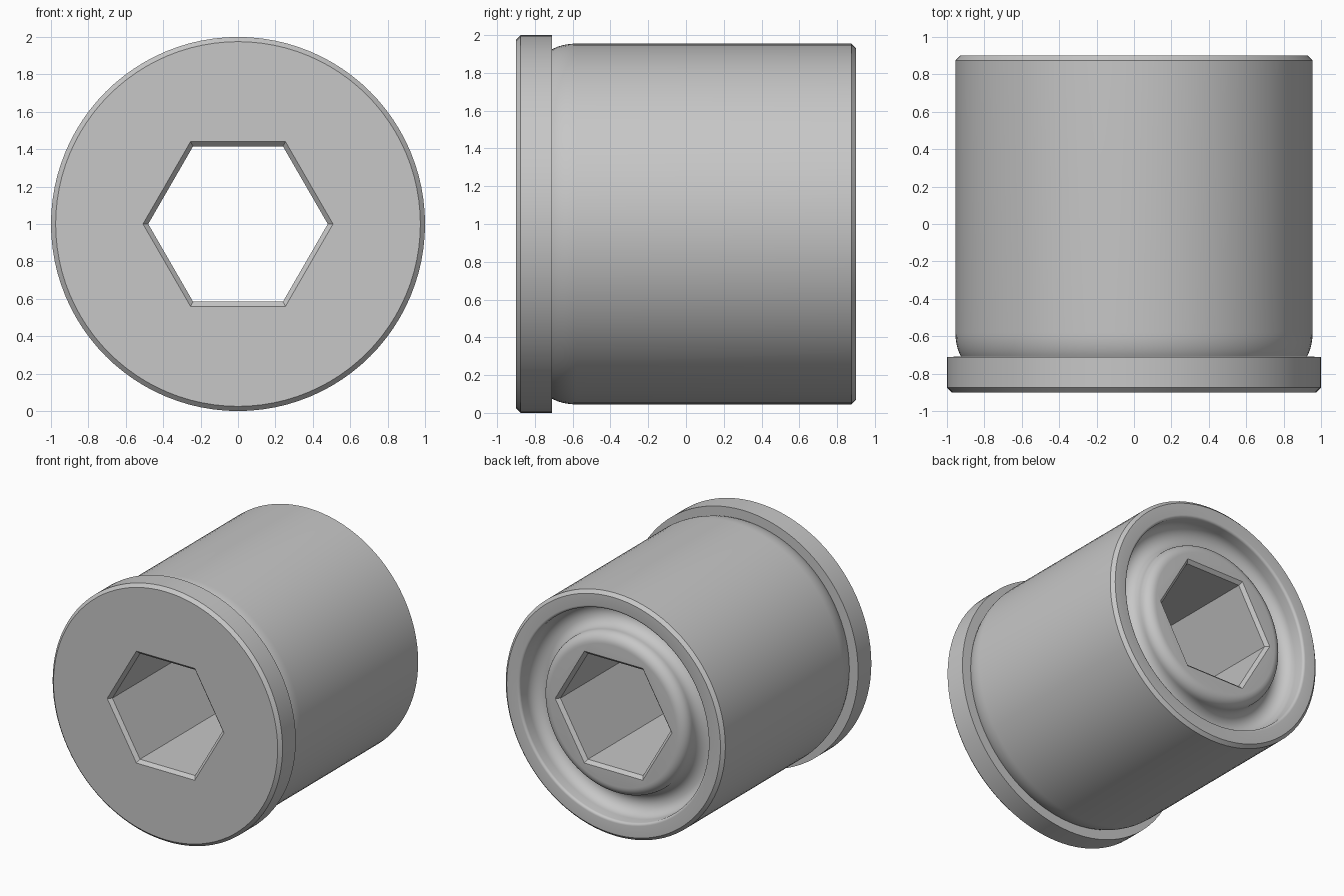
import bpy
import bmesh
from math import sin, cos, pi, radians

cube = bpy.data.objects.get("Cube")
if cube:
    bpy.data.objects.remove(cube, do_unlink=True)

FRONT, BACK, BEVEL = -0.9, 0.9, 0.025

steel = bpy.data.materials.new("plain_grey_steel")
steel.use_nodes = True
grey = (0.57, 0.57, 0.57, 1)
steel.diffuse_color = grey
steel.node_tree.nodes["Principled BSDF"].inputs["Base Color"].default_value = grey


def arc(r, y, rx, ry, start, end, steps=8):
    """Points (radius, y) along part of an ellipse, angles in degrees."""
    angles = [radians(start + (end - start) * i / steps) for i in range(steps + 1)]
    return [(r + rx * cos(a), y + ry * sin(a)) for a in angles]


def lathe(name, profile, sides):
    """Turn a (radius, y) profile about the y axis and cap both ends."""
    bm = bmesh.new()
    rings = []
    for r, y in profile:
        rings.append([bm.verts.new((r * cos(2 * pi * i / sides), y,
                                    1 + r * sin(2 * pi * i / sides)))
                      for i in range(sides)])
    for a, b in zip(rings, rings[1:]):
        for i in range(sides):
            j = (i + 1) % sides
            bm.faces.new((a[i], a[j], b[j], b[i]))
    bm.faces.new(rings[0])
    bm.faces.new(rings[-1])
    bmesh.ops.recalc_face_normals(bm, faces=bm.faces)
    mesh = bpy.data.meshes.new(name)
    bm.to_mesh(mesh)
    bm.free()
    mesh.materials.append(steel)
    obj = bpy.data.objects.new(name, mesh)
    bpy.context.collection.objects.link(obj)
    return obj


# Flange, body with a rounded neck, and back face with a ring groove
flange = [(1 - BEVEL, FRONT), (1, FRONT + BEVEL), (1, -0.71)]
neck = arc(0.855, -0.58, 0.1, 0.18, -46, 0)
rim = [(0.955, BACK - BEVEL), (0.93, BACK), (0.84, BACK)]
groove = (arc(0.84, BACK - 0.02, 0.02, 0.02, 90, 180, 4)
          + arc(0.725, BACK - 0.09, 0.095, 0.095, 0, -180, 16)
          + arc(0.55, BACK - 0.08, 0.08, 0.08, 0, 90))
bushing = lathe("flanged_bushing", flange + neck + rim + groove, 96)

# Through hole: hexagonal, with a bevel at each end
R, r = 0.508, 0.48
socket = lathe("hex_cutter", [
    (R + 0.1, FRONT - 0.1), (R, FRONT), (r, FRONT + BEVEL),
    (r, BACK - BEVEL), (R, BACK), (R + 0.1, BACK + 0.1)], 6)
socket.hide_render = True

cut = bushing.modifiers.new("hex_hole", 'BOOLEAN')
cut.operation = 'DIFFERENCE'
cut.solver = 'EXACT'
cut.object = socket

for o in bpy.context.selected_objects:
    o.select_set(False)
bpy.context.view_layer.objects.active = bushing
bushing.select_set(True)
bpy.ops.object.modifier_apply(modifier=cut.name)
bpy.data.objects.remove(socket, do_unlink=True)
bpy.ops.object.shade_smooth_by_angle(angle=radians(30))
